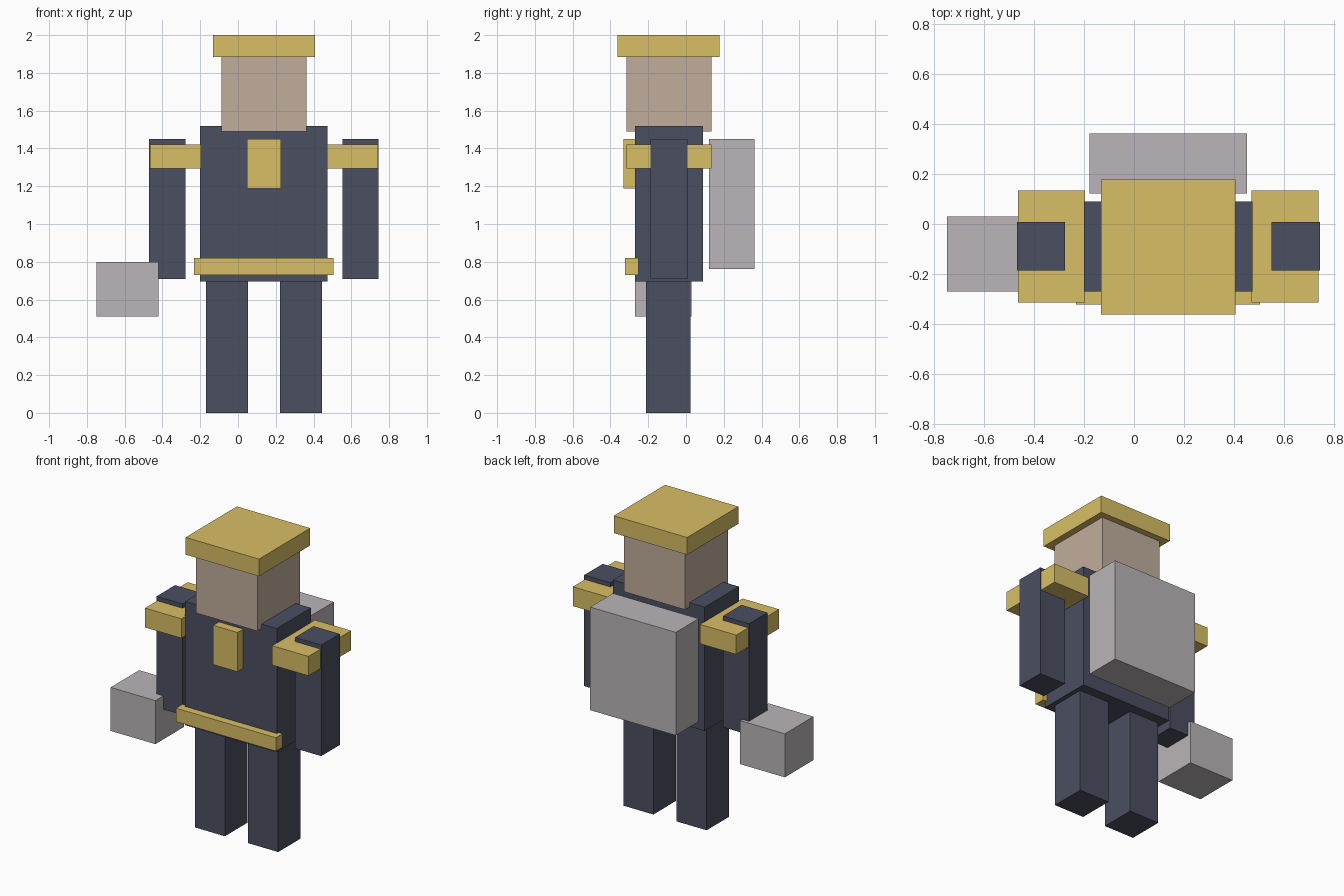
import bpy

if "Cube" in bpy.data.objects:
    bpy.data.objects.remove(bpy.data.objects["Cube"])

MID = 0.1375  # body symmetry plane in x


def material(name, rgb):
    m = bpy.data.materials.new(name)
    m.diffuse_color = (*rgb, 1)
    m.use_nodes = True
    m.node_tree.nodes["Principled BSDF"].inputs["Base Color"].default_value = m.diffuse_color
    return m


navy = material("navy", (0.07, 0.08, 0.12))
gold = material("gold", (0.69, 0.52, 0.13))
skin = material("skin", (0.53, 0.42, 0.33))
grey = material("grey", (0.49, 0.46, 0.48))


def box(name, x, y, z, mat):
    """Box given by its (min, max) range on each axis."""
    ranges = (x, y, z)
    bpy.ops.mesh.primitive_cube_add(size=1, location=[(a + b) / 2 for a, b in ranges])
    ob = bpy.context.object
    ob.name = ob.data.name = name
    ob.scale = [b - a for a, b in ranges]
    bpy.ops.object.transform_apply(location=False, rotation=False, scale=True)
    ob.data.materials.append(mat)
    return ob


def pair(name, x, y, z, mat):
    """Box plus its mirror image across the body's middle."""
    box(name + "_right", x, y, z, mat)
    box(name + "_left", (2 * MID - x[1], 2 * MID - x[0]), y, z, mat)


# Body
box("torso", (-0.20, 0.475), (-0.27, 0.09), (0.695, 1.52), navy)
pair("leg", (-0.17, 0.052), (-0.212, 0.025), (0, 0.70), navy)
pair("arm", (-0.47, -0.277), (-0.187, 0.008), (0.71, 1.45), navy)

# Head and hat
box("head", (-0.088, 0.363), (-0.315, 0.135), (1.49, 1.90), skin)
box("hat", (-0.133, 0.408), (-0.362, 0.178), (1.885, 2.0), gold)

# Gold trim
pair("shoulder_pad", (-0.465, -0.197), (-0.315, 0.135), (1.293, 1.422), gold)
box("chest_plate", (0.048, 0.227), (-0.33, -0.24), (1.188, 1.45), gold)
box("belt", (-0.232, 0.505), (-0.322, -0.252), (0.73, 0.82), gold)

# Carried gear
box("backpack", (-0.178, 0.453), (0.122, 0.362), (0.763, 1.45), grey)
box("hand_crate", (-0.75, -0.42), (-0.27, 0.03), (0.51, 0.80), grey)
